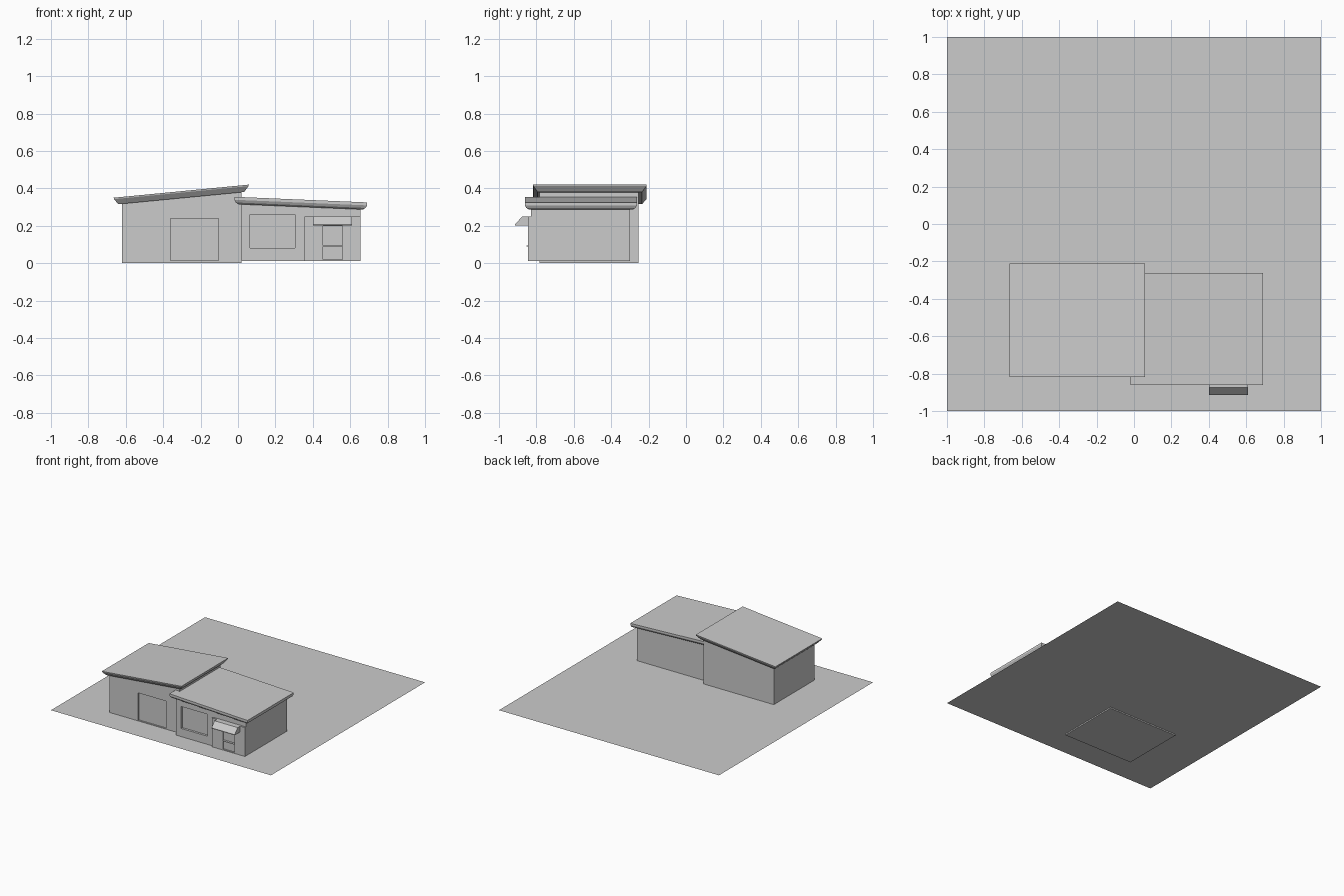
import bpy, bmesh

if "Cube" in bpy.data.objects:
    bpy.data.objects.remove(bpy.data.objects["Cube"])


def make(name, verts, faces):
    bm = bmesh.new()
    vs = [bm.verts.new(v) for v in verts]
    for f in faces:
        bm.faces.new([vs[i] for i in f])
    if len(faces) > 1:
        bmesh.ops.recalc_face_normals(bm, faces=bm.faces)
    me = bpy.data.meshes.new(name)
    bm.to_mesh(me)
    bm.free()
    ob = bpy.data.objects.new(name, me)
    bpy.context.collection.objects.link(ob)
    return ob


def loft(name, rings):
    """Closed solid through a stack of rings with equal point counts."""
    n = len(rings[0])
    faces = [list(range(n)), [(len(rings) - 1) * n + i for i in range(n)]]
    for r in range(len(rings) - 1):
        for i in range(n):
            j = (i + 1) % n
            faces.append([r * n + i, r * n + j, (r + 1) * n + j, (r + 1) * n + i])
    return make(name, [p for ring in rings for p in ring], faces)


def box(name, x0, x1, y0, y1, z0, z1):
    return loft(name, [[(x0, y0, z), (x1, y0, z), (x1, y1, z), (x0, y1, z)]
                       for z in (z0, z1)])


def walls(name, x0, x1, y0, y1, z, zl, zr):
    """Block with a top that slopes along x."""
    return loft(name, [[(x0, y, z), (x1, y, z), (x1, y, zr), (x0, y, zl)]
                       for y in (y0, y1)])


def roof(name, x0, x1, y0, y1, zl, zr, steps):
    """Sloping slab; each step is (inset, drop) from the top outline."""
    slope = (zr - zl) / (x1 - x0)
    rings = []
    for i, d in steps:
        a, b = x0 + i, x1 - i
        za, zb = zl + slope * i - d, zr - slope * i - d
        rings.append([(a, y0 + i, za), (b, y0 + i, zb), (b, y1 - i, zb), (a, y1 - i, za)])
    return loft(name, rings)


def recess(target, name, *dims):
    """Cut a shallow box-shaped recess."""
    cutter = box(name + "_cutter", *dims)
    cutter.hide_render = True
    cutter.hide_viewport = True
    mod = target.modifiers.new(name, 'BOOLEAN')
    mod.object = cutter
    mod.operation = 'DIFFERENCE'
    mod.solver = 'EXACT'


# flat plot, a hair above the lowest floor
G = 0.01
make("plot", [(-1, -1, G), (1, -1, G), (1, 1, G), (-1, 1, G)], [[0, 1, 2, 3]])

# left, taller wing with door recess
left = walls("left_walls", -0.62, 0.018, -0.782, -0.254, 0.0, 0.325, 0.392)
recess(left, "left_door", -0.36, -0.105, -0.80, -0.772, 0.015, 0.24)
roof("left_roof", -0.665, 0.058, -0.818, -0.21, 0.35, 0.42,
     [(0, 0), (0.002, 0.008), (0.025, 0.037)])

# right, lower wing with window recess
right = walls("right_walls", 0.018, 0.655, -0.83, -0.30, 0.013, 0.33, 0.295)
recess(right, "window", 0.065, 0.305, -0.85, -0.812, 0.08, 0.26)
roof("right_roof", -0.02, 0.69, -0.862, -0.262, 0.355, 0.325,
     [(0, 0), (0, 0.016), (0.008, 0.03), (0.022, 0.039)])

# projecting entrance panel with a door opening
panel = box("entrance_panel", 0.355, 0.655, -0.845, -0.825, 0.013, 0.25)
recess(panel, "entrance_door", 0.455, 0.56, -0.86, -0.836, 0.02, 0.20)
box("door_bar", 0.455, 0.56, -0.854, -0.836, 0.09, 0.094)

# sloping awning over the entrance
profile = [(-0.843, 0.25), (-0.875, 0.25), (-0.915, 0.207), (-0.915, 0.202), (-0.843, 0.202)]
loft("awning", [[(x, y, z) for y, z in profile] for x in (0.40, 0.61)])
